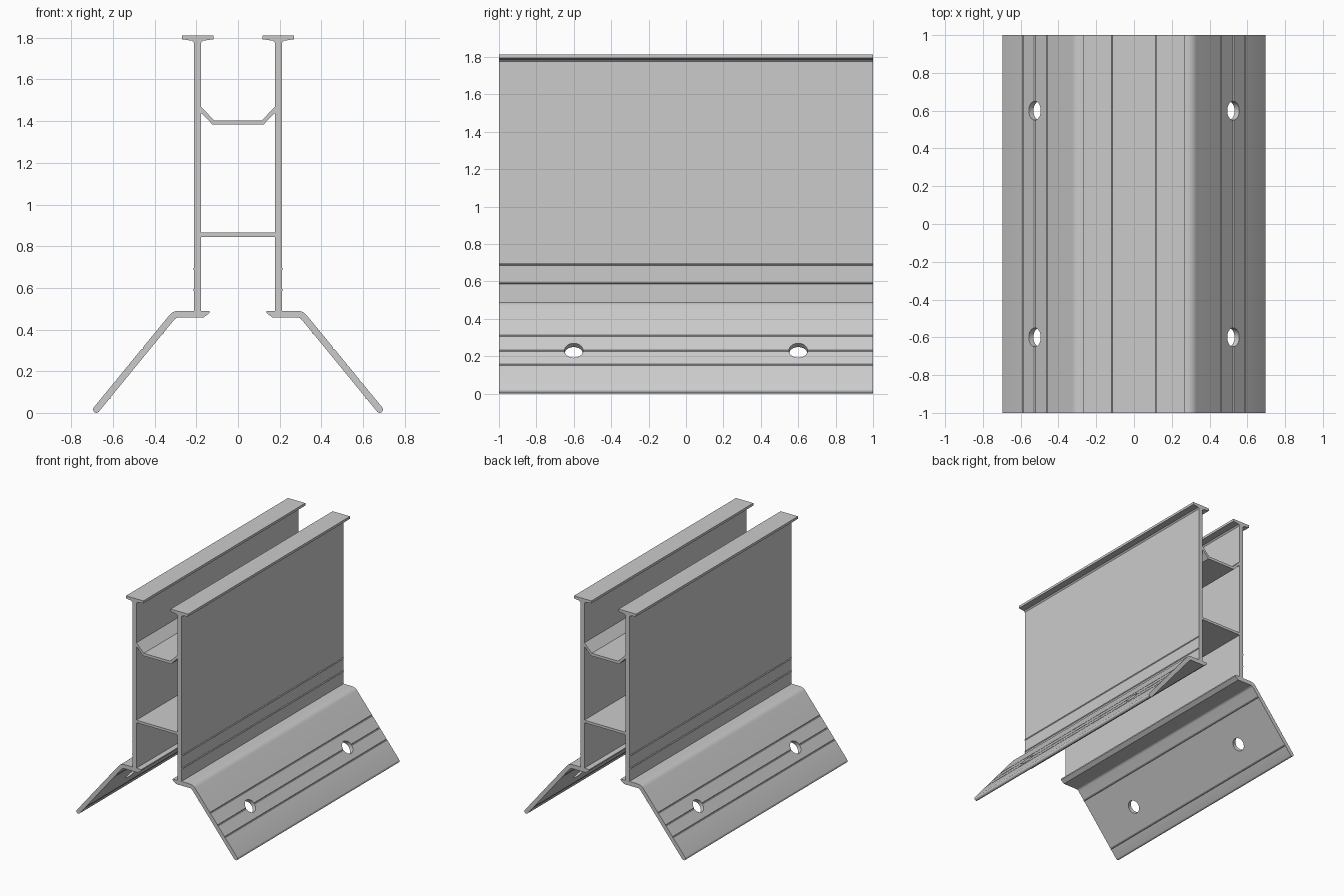
import bpy, bmesh, math
from mathutils import Vector as V

if "Cube" in bpy.data.objects:
    bpy.data.objects.remove(bpy.data.objects["Cube"])

LENGTH = 2.0
T = 0.032                                   # leg thickness
TIP = V((0.680, 0.016))                     # centre of the rounded leg tip
BEND = V((0.312, 0.49))                     # outer corner between foot and leg
TOP = 0.49
slope = math.radians(50.7)
D = V((math.cos(slope), -math.sin(slope)))  # down the leg
N = V((math.sin(slope), math.cos(slope)))   # out of the leg


def fillet(a, b, c, r, n=6):
    """Points rounding corner b between a and c."""
    u, w = (a - b).normalized(), (c - b).normalized()
    half = u.angle(w) / 2
    p, q = b + u * r / math.tan(half), b + w * r / math.tan(half)
    centre = b + (u + w).normalized() * r / math.sin(half)
    out = []
    for i in range(n + 1):
        out.append(centre + ((p - centre).lerp(q - centre, i / n)).normalized() * r)
    return out


def bump(p, along, normal, h, w=0.005):
    """Small V ridge (h > 0) or groove (h < 0) along a straight side."""
    return [p - along * w, p + normal * h, p + along * w]


def extrude(name, pts):
    """Extrude an x-z outline along y."""
    bm = bmesh.new()
    face = bm.faces.new([bm.verts.new((p[0], -LENGTH / 2, p[1])) for p in pts])
    new = bmesh.ops.extrude_face_region(bm, geom=[face])['geom']
    bmesh.ops.translate(bm, vec=(0, LENGTH, 0),
                        verts=[v for v in new if isinstance(v, bmesh.types.BMVert)])
    bmesh.ops.recalc_face_normals(bm, faces=bm.faces)
    mesh = bpy.data.meshes.new(name)
    bm.to_mesh(mesh)
    bm.free()
    ob = bpy.data.objects.new(name, mesh)
    bpy.context.collection.objects.link(ob)
    return ob


def activate(ob):
    bpy.ops.object.select_all(action='DESELECT')
    ob.select_set(True)
    bpy.context.view_layer.objects.active = ob


# Side rail outline: top flange, wall, foot and splayed leg
up, right = V((0, 1)), V((1, 0))
tip_out, tip_in = TIP + N * T / 2, TIP - N * T / 2
bend_in = BEND + V((-T * math.tan(slope / 2), -T))
on_leg = lambda z: tip_out - D * ((z - tip_out.y) / math.sin(slope))
under_leg = lambda z: tip_in - D * ((z - tip_in.y) / math.sin(slope))

pts = [V((0.118, 1.812)), V((0.268, 1.812)), V((0.268, 1.793)),
       V((0.222, 1.786)), V((0.212, 1.776))]
for z in (0.69, 0.59):
    pts += reversed(bump(V((0.212, z)), up, right, 0.005))
pts += [V((0.212, TOP))]
pts += fillet(V((0.212, TOP)), BEND, tip_out, 0.06)
for z in (0.31, 0.23, 0.155):
    pts += bump(on_leg(z), D, N, -0.004)
for i in range(9):
    a = math.pi * i / 8
    pts.append(TIP + (N * math.cos(a) + D * math.sin(a)) * T / 2)
for z in (0.07, 0.385):
    pts += bump(under_leg(z), -D, -N, 0.004)
pts += fillet(tip_in, bend_in, V((0.16, bend_in.y)), 0.03)
pts += [V((0.165, TOP - T)), V((0.136, 0.48)), V((0.136, TOP)), V((0.178, TOP)),
        V((0.178, 1.776)), V((0.168, 1.786)), V((0.118, 1.793))]
rail = extrude('side_rails', pts)

# Bolt holes square to the leg
hole_at = on_leg(0.23) - N * T / 2
for y in (-0.6, 0.6):
    bpy.ops.mesh.primitive_cylinder_add(vertices=32, radius=0.05, depth=0.15,
                                        location=(hole_at.x, y, hole_at.y),
                                        rotation=(0, math.pi / 2 - math.atan2(N.y, N.x), 0))
    cutter = bpy.context.object
    cutter.name = 'hole_cutter'
    cutter.hide_render = True
    mod = rail.modifiers.new('hole', 'BOOLEAN')
    mod.operation, mod.solver, mod.object = 'DIFFERENCE', 'EXACT', cutter
    activate(rail)
    bpy.ops.object.modifier_apply(modifier=mod.name)
    bpy.data.objects.remove(cutter)

# Opposite rail
rail.modifiers.new('mirror', 'MIRROR').use_axis[0] = True
bpy.ops.object.modifier_apply(modifier='mirror')
bpy.ops.object.shade_smooth_by_angle(angle=math.radians(25))

# Upper trough between the walls
half_top = [(0.114, 1.404), (0.179, 1.470)]
half_low = [(0.179, 1.438), (0.170, 1.434), (0.122, 1.383)]
half = half_top + half_low
extrude('trough_web', half + [(-x, z) for x, z in reversed(half)])

# Lower flat web
extrude('lower_web', [(-0.179, 0.845), (0.179, 0.845), (0.179, 0.865), (-0.179, 0.865)])
